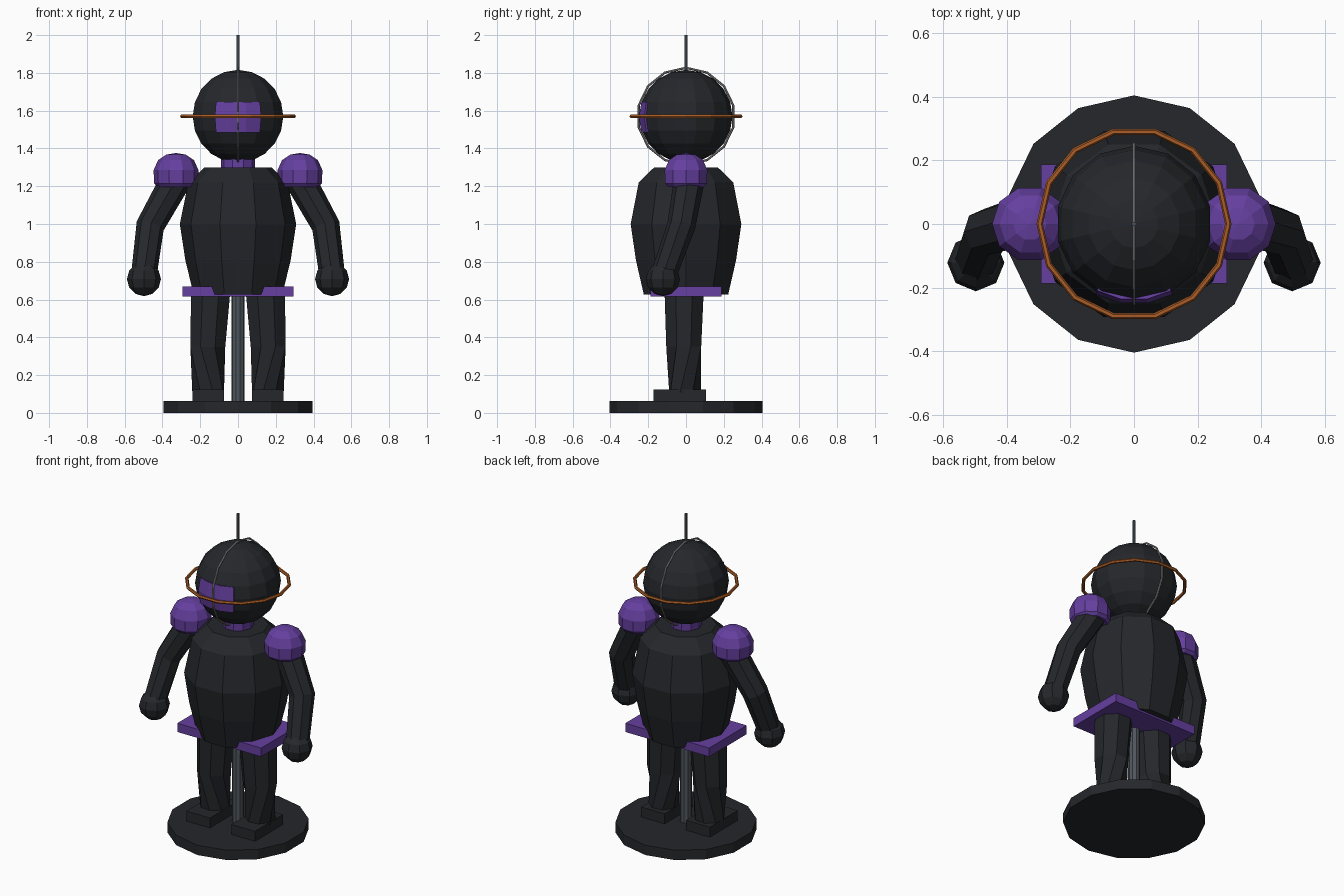
import bpy, bmesh
from math import sin, cos, pi, radians
from mathutils import Vector, Matrix

if "Cube" in bpy.data.objects:
    bpy.data.objects.remove(bpy.data.objects["Cube"])


def material(name, rgb):
    m = bpy.data.materials.new(name)
    m.diffuse_color = (*rgb, 1)
    m.use_nodes = True
    m.node_tree.nodes["Principled BSDF"].inputs["Base Color"].default_value = m.diffuse_color
    return m


DARK = material("dark", (0.018, 0.02, 0.024))
PURPLE = material("purple", (0.13, 0.05, 0.35))
COPPER = material("copper", (0.4, 0.11, 0.02))
STEEL = material("steel", (0.08, 0.095, 0.11))
SILVER = material("silver", (0.25, 0.25, 0.25))


def finish(name, bm, mat):
    bmesh.ops.remove_doubles(bm, verts=bm.verts[:], dist=0.0005)
    bmesh.ops.recalc_face_normals(bm, faces=bm.faces[:])
    me = bpy.data.meshes.new(name)
    bm.to_mesh(me)
    bm.free()
    me.materials.append(mat)
    ob = bpy.data.objects.new(name, me)
    bpy.context.collection.objects.link(ob)
    return ob


def loft(name, rings, mat, caps=True, loop=False):
    """Skin a list of equal closed rings."""
    bm = bmesh.new()
    vs = [[bm.verts.new(p) for p in r] for r in rings]
    n = len(vs[0])
    pairs = list(zip(vs, vs[1:])) + ([(vs[-1], vs[0])] if loop else [])
    for a, b in pairs:
        for i in range(n):
            j = (i + 1) % n
            bm.faces.new((a[i], a[j], b[j], b[i]))
    if caps and not loop:
        bm.faces.new(vs[0])
        bm.faces.new(vs[-1])
    return finish(name, bm, mat)


def lathe(name, profile, n, mat, x=0, start=0):
    """Turn a (radius, z) profile around a vertical axis."""
    ang = [radians(start) + 2 * pi * i / n for i in range(n)]
    return loft(name, [[(x + r * cos(a), r * sin(a), z) for a in ang]
                       for r, z in profile], mat)


def limb(name, path, n, mat):
    """Tapered tube through (x, y, z, radius, twist) points."""
    pts = [Vector(p[:3]) for p in path]
    rings = []
    for i, (p, spec) in enumerate(zip(pts, path)):
        t = (pts[min(i + 1, len(pts) - 1)] - pts[max(i - 1, 0)]).normalized()
        u = Vector((0, 1, 0)).cross(t).normalized()
        v = t.cross(u)
        r, tw = spec[3], radians(spec[4])
        rings.append([p + r * (cos(tw + 2 * pi * k / n) * u + sin(tw + 2 * pi * k / n) * v)
                      for k in range(n)])
    return loft(name, rings, mat)


def ball(name, centre, r, seg, rings, mat):
    bm = bmesh.new()
    bmesh.ops.create_uvsphere(bm, u_segments=seg, v_segments=rings, radius=r,
                              matrix=Matrix.Translation(centre))
    return finish(name, bm, mat)


def box(name, lo, hi, mat):
    lo, hi = Vector(lo), Vector(hi)
    bm = bmesh.new()
    bmesh.ops.create_cube(bm, size=1, matrix=Matrix.Translation((lo + hi) / 2)
                          @ Matrix.Diagonal((*(hi - lo), 1)))
    return finish(name, bm, mat)


def hoop(name, major, minor, n, m, rot, z, mat):
    M = Matrix.Translation((0, 0, z)) @ rot
    rings = []
    for i in range(n):
        a = 2 * pi * i / n
        rings.append([M @ Vector(((major + minor * cos(b)) * cos(a),
                                  (major + minor * cos(b)) * sin(a), minor * sin(b)))
                      for b in (2 * pi * k / m for k in range(m))])
    return loft(name, rings, mat, loop=True)


# stand
lathe("base_disc", [(0.405, 0), (0.405, 0.062)], 14, DARK, start=90)
lathe("support_pole", [(0.035, 0.05), (0.035, 0.66)], 10, STEEL)

# body
lathe("torso", [(0.235, 0.627), (0.279, 0.81), (0.308, 1.0), (0.263, 1.22), (0.177, 1.3)], 10, DARK)
box("belt_plate", (-0.293, -0.187, 0.615), (0.293, 0.187, 0.67), PURPLE)
lathe("neck", [(0.09, 1.27), (0.09, 1.38)], 10, PURPLE)

# head with hoops and antenna
HEAD_Z = 1.57
ball("head", (0, 0, HEAD_Z), 0.246, 14, 10, DARK)
hoop("copper_hoop", 0.297, 0.01, 14, 6, Matrix.Identity(4), HEAD_Z, COPPER)
hoop("silver_hoop", 0.257, 0.006, 14, 6, Matrix.Rotation(pi / 2, 4, 'Y'), HEAD_Z, SILVER)
lathe("antenna", [(0.008, 1.8), (0.008, 2.0)], 6, STEEL)

# visor: a thick curved patch on the face
bm = bmesh.new()
grid = [[bm.verts.new((0.253 * cos(la) * sin(lo), -0.253 * cos(la) * cos(lo), HEAD_Z - 0.005 + 0.253 * sin(la)))
         for lo in (radians(d) for d in (-29, -10, 10, 29))]
        for la in (radians(d) for d in (-18.5, 0, 18.5))]
for a, b in zip(grid, grid[1:]):
    for i in range(3):
        bm.faces.new((a[i], a[i + 1], b[i + 1], b[i]))
visor = finish("visor", bm, PURPLE)
mod = visor.modifiers.new("thickness", 'SOLIDIFY')
mod.thickness = 0.02

# limbs, both sides
for side, s in (("left", 1), ("right", -1)):
    lathe(side + "_shoulder", [(0.1, 1.197), (0.116, 1.215), (0.119, 1.285), (0.095, 1.338),
                               (0.052, 1.367), (0, 1.376)], 10, PURPLE, x=s * 0.328)
    limb(side + "_arm", [(s * 0.32, 0.02, 1.25, 0.082, 0), (s * 0.465, -0.025, 0.99, 0.075, 0),
                         (s * 0.497, -0.115, 0.74, 0.068, 0)], 8, DARK)
    ball(side + "_hand", (s * 0.498, -0.122, 0.708), 0.09, 8, 6, DARK)
    limb(side + "_leg", [(s * 0.145, -0.01, 0.64, 0.112, 22.5), (s * 0.16, -0.012, 0.35, 0.1, 22.5),
                         (s * 0.158, -0.005, 0.11, 0.088, 22.5 + s * 40)], 8, DARK)
    x0, x1 = sorted((s * 0.075, s * 0.24))
    box(side + "_foot", (x0, -0.173, 0.058), (x1, 0.105, 0.125), DARK)
